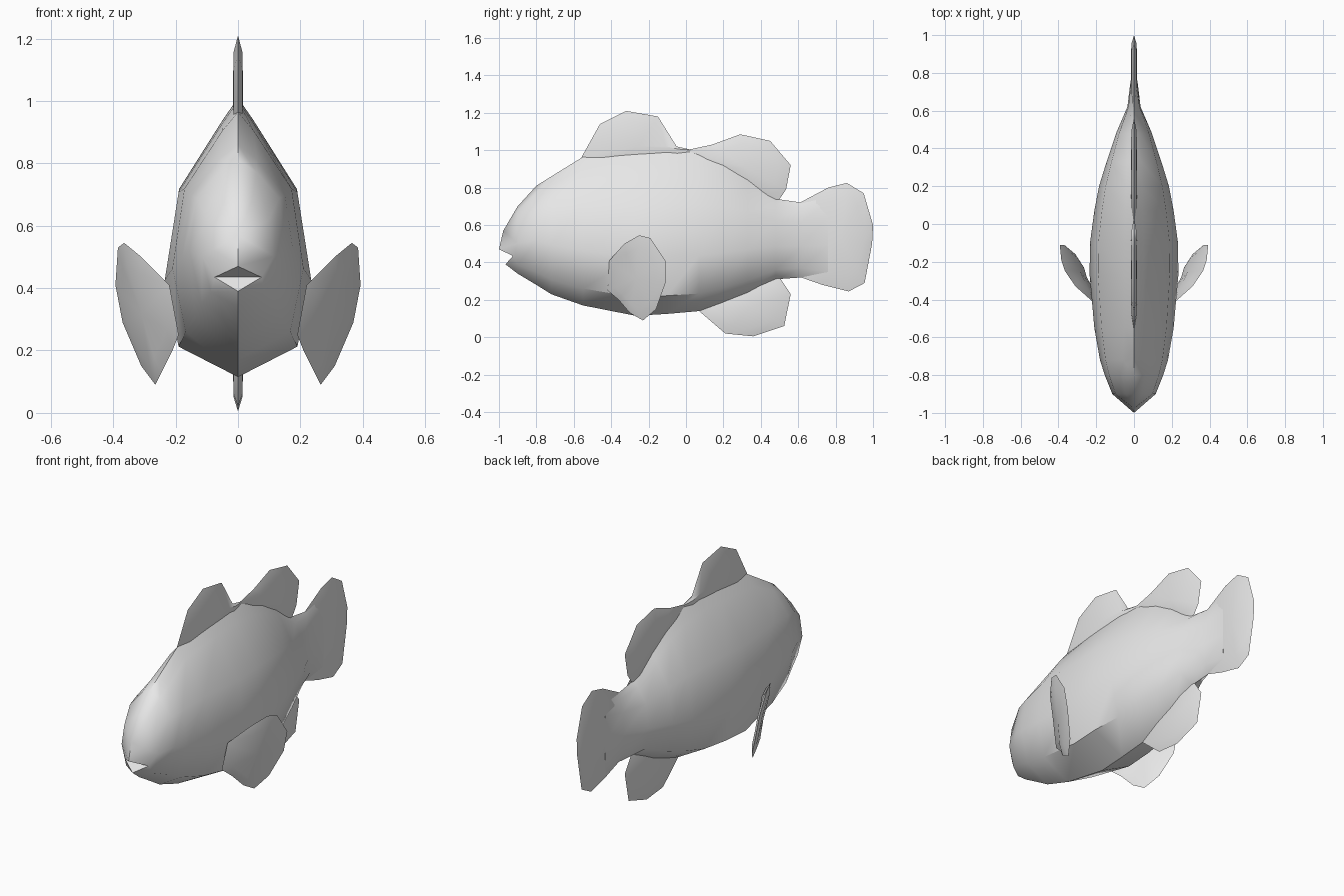
import bpy, bmesh, math
from mathutils import Vector

if "Cube" in bpy.data.objects:
    bpy.data.objects.remove(bpy.data.objects["Cube"])

grey = bpy.data.materials.new("fish grey")
grey.diffuse_color = (0.8, 0.8, 0.8, 1)
grey.use_nodes = True
grey.node_tree.nodes["Principled BSDF"].inputs["Base Color"].default_value = grey.diffuse_color


def finish(name, bm, angle):
    bmesh.ops.recalc_face_normals(bm, faces=bm.faces)
    me = bpy.data.meshes.new(name)
    bm.to_mesh(me)
    bm.free()
    me.materials.append(grey)
    ob = bpy.data.objects.new(name, me)
    bpy.context.collection.objects.link(ob)
    bpy.ops.object.select_all(action='DESELECT')
    ob.select_set(True)
    bpy.context.view_layer.objects.active = ob
    bpy.ops.object.shade_smooth_by_angle(angle=math.radians(angle))
    return ob


# Body: cross-sections along y (y, bottom, top, half width, 0 = round head / 1 = ridged trunk)
SECTIONS = [
    (-.90, .34, .70, .115, 0), (-.80, .28, .81, .155, 0), (-.72, .23, .86, .18, .3),
    (-.55, .17, .965, .21, .8), (-.27, .115, 1.0, .235, 1), (-.10, .125, 1.01, .233, 1),
    (.07, .14, .99, .21, 1), (.20, .18, .94, .185, .9), (.33, .23, .86, .145, .7),
    (.48, .31, .74, .095, .4), (.62, .32, .72, .035, .3), (.76, .29, .77, .018, .3),
]
# Half profiles, bottom to top: (height fraction, width fraction)
HEAD = [(.13, .75), (.45, 1), (.77, .85), (.93, .38)]
TRUNK = [(.11, .81), (.35, 1), (.67, .81), (.92, .21)]

bm = bmesh.new()
rings = []
for y, zb, zt, w, blend in SECTIONS:
    half = []
    for (t0, w0), (t1, w1) in zip(HEAD, TRUNK):
        t, k = t0 + (t1 - t0) * blend, w0 + (w1 - w0) * blend
        half.append((k * w, zb + t * (zt - zb)))
    pts = [(0, zb)] + half + [(0, zt)] + [(-x, z) for x, z in reversed(half)]
    rings.append([bm.verts.new((x, y, z)) for x, z in pts])
n = len(rings[0])
for a, b in zip(rings, rings[1:]):
    for i in range(n):
        j = (i + 1) % n
        bm.faces.new((a[i], a[j], b[j], b[i]))
bm.faces.new(rings[-1])

# Snout and open mouth
upper = bm.verts.new((0, -1.0, .47))
lower = bm.verts.new((0, -.965, .39))
bridge = bm.verts.new((0, -.977, .57))
corners = [bm.verts.new((s * .075, -.925, .435)) for s in (1, -1)]
r = rings[0]
for c, side in zip(corners, ([0, 1, 2, 3, 4, 5], [0, 9, 8, 7, 6, 5])):
    p = [r[i] for i in side]
    bm.faces.new((lower, c, p[1], p[0]))
    bm.faces.new((c, p[2], p[1]))
    bm.faces.new((upper, bridge, p[2], c))
    bm.faces.new((bridge, p[3], p[2]))
    bm.faces.new((bridge, p[5], p[4], p[3]))
bm.faces.new((upper, corners[0], corners[1]))
bm.faces.new((lower, corners[1], corners[0]))
finish("body", bm, 50)


def fin(name, outline, thick, normal=(1, 0, 0), shrink=.72):
    """Sharp-edged lens-shaped plate: outer rim with a raised inner panel on both sides."""
    bm = bmesh.new()
    pts = [Vector(p) for p in outline]
    mid = sum(pts, Vector()) / len(pts)
    rim = [bm.verts.new(p) for p in pts]
    for s in (1, -1):
        off = Vector(normal).normalized() * thick * s
        inner = [bm.verts.new(mid + (p - mid) * shrink + off) for p in pts]
        centre = bm.verts.new(mid + off * 1.2)
        for i in range(len(pts)):
            j = (i + 1) % len(pts)
            bm.faces.new((rim[i], rim[j], inner[j], inner[i]))
            bm.faces.new((inner[i], inner[j], centre))
    return finish(name, bm, 40)


# Fins on the centre line, outlines in (y, z)
FLAT_FINS = {
    "front_dorsal_fin": [(-.56, .96), (-.46, 1.14), (-.32, 1.21), (-.15, 1.18), (-.05, 1.02),
                         (.04, 1.0), (.02, .9), (-.3, .88), (-.5, .9)],
    "rear_dorsal_fin": [(.0, 1.0), (.14, 1.03), (.29, 1.085), (.45, 1.05), (.56, .92),
                        (.535, .79), (.48, .71), (.4, .75), (.25, .82), (.1, .9)],
    "belly_fin": [(.07, .14), (.21, .02), (.36, .005), (.525, .06), (.56, .23),
                  (.5, .32), (.35, .32), (.2, .24)],
    "tail_fin": [(.6, .715), (.76, .8), (.86, .825), (.95, .77), (1, .6), (.995, .5),
                 (.955, .29), (.87, .245), (.73, .28), (.6, .325)],
}
for name, outline in FLAT_FINS.items():
    fin(name, [(0, y, z) for y, z in outline], .014)

# Side fins, flaring outwards and back
SIDE = [(.19, -.42, .25), (.22, -.41, .41), (.31, -.33, .5), (.365, -.25, .545), (.385, -.19, .53),
        (.393, -.11, .41), (.37, -.11, .29), (.31, -.16, .15), (.265, -.23, .09),
        (.245, -.3, .13), (.21, -.36, .2)]
for label, s in (("left", 1), ("right", -1)):
    fin(label + "_side_fin", [(s * x, y, z) for x, y, z in SIDE], .012, (s * .8, -.5, -.3))
